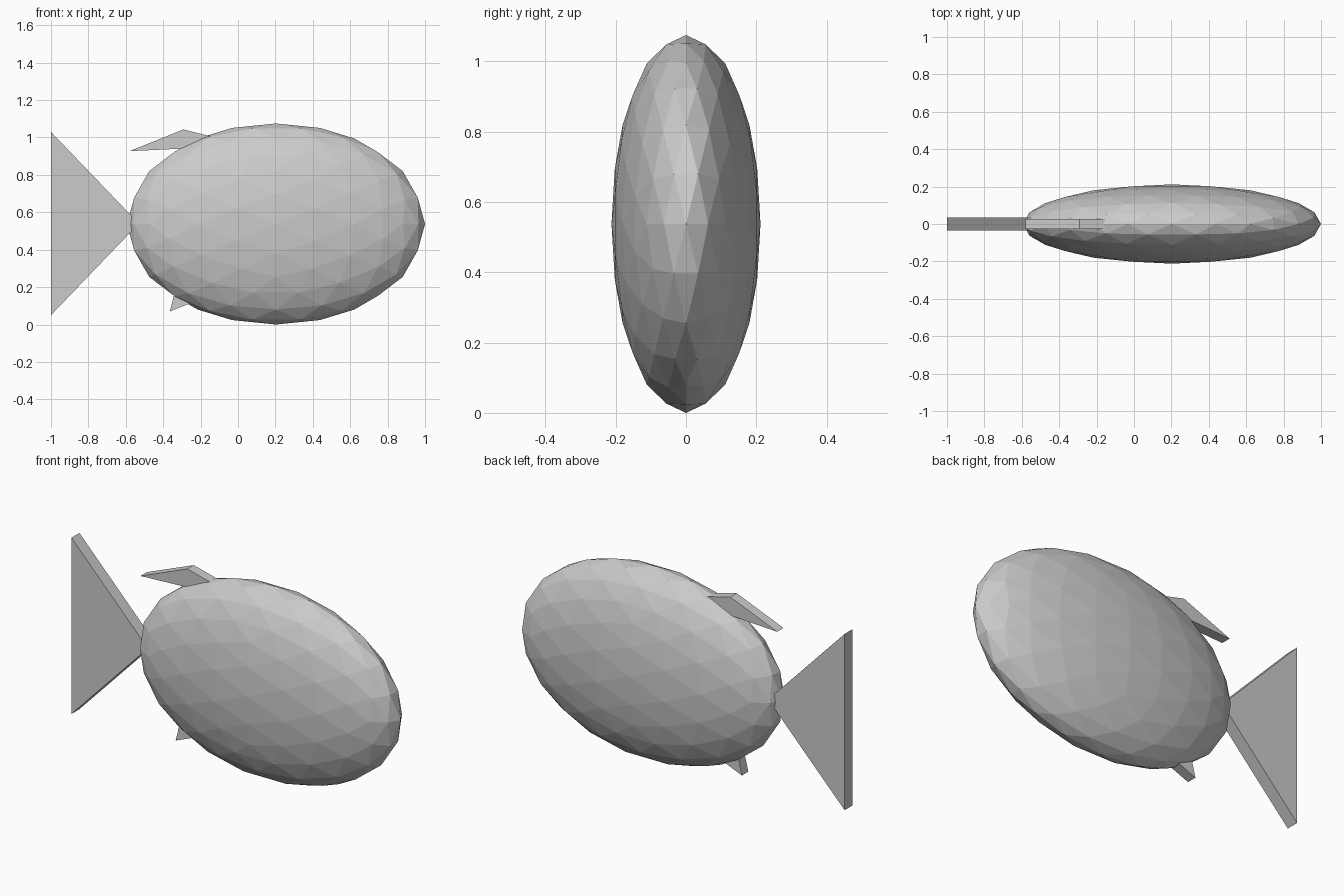
import bpy, bmesh, math
from mathutils import Matrix

old = bpy.data.objects.get("Cube")
if old:
    bpy.data.objects.remove(old, do_unlink=True)

grey = bpy.data.materials.new("plain grey")
grey.use_nodes = True
grey.diffuse_color = (0.6, 0.6, 0.6, 1)
grey.node_tree.nodes["Principled BSDF"].inputs["Base Color"].default_value = (0.6, 0.6, 0.6, 1)


def add_part(name, bm):
    """Turn a bmesh into a flat shaded grey object."""
    bmesh.ops.recalc_face_normals(bm, faces=bm.faces)
    mesh = bpy.data.meshes.new(name)
    bm.to_mesh(mesh)
    bm.free()
    mesh.materials.append(grey)
    obj = bpy.data.objects.new(name, mesh)
    bpy.context.collection.objects.link(obj)
    return obj


def fin(name, outline, half_width):
    """Extrude an (x, z) outline symmetrically across y."""
    bm = bmesh.new()
    face = bm.faces.new([bm.verts.new((x, -half_width, z)) for x, z in outline])
    side = bmesh.ops.extrude_face_region(bm, geom=[face])["geom"]
    moved = [v for v in side if isinstance(v, bmesh.types.BMVert)]
    bmesh.ops.translate(bm, verts=moved, vec=(0, 2 * half_width, 0))
    return add_part(name, bm)


# Body: faceted ball turned so an edge crosses each axis, then flattened
bm = bmesh.new()
bmesh.ops.create_icosphere(bm, subdivisions=3, radius=1)
tilt = Matrix.Rotation(-math.atan(2) / 2, 4, 'Y')
stretch = Matrix.Diagonal((0.797, 0.212, 0.5375, 1))
bm.transform(Matrix.Translation((0.203, 0, 0.5375)) @ stretch @ tilt)
add_part("body", bm)

# Fins: triangular slabs whose inner corners sit inside the body
fin("tail_fin", [(-1, 0.05), (-0.53, 0.54), (-1, 1.03)], 0.035)
fin("top_fin", [(-0.58, 0.927), (0.05, 0.957), (-0.292, 1.043)], 0.028)
fin("bottom_fin", [(-0.364, 0.07), (-0.1, 0.176), (-0.32, 0.246)], 0.028)
